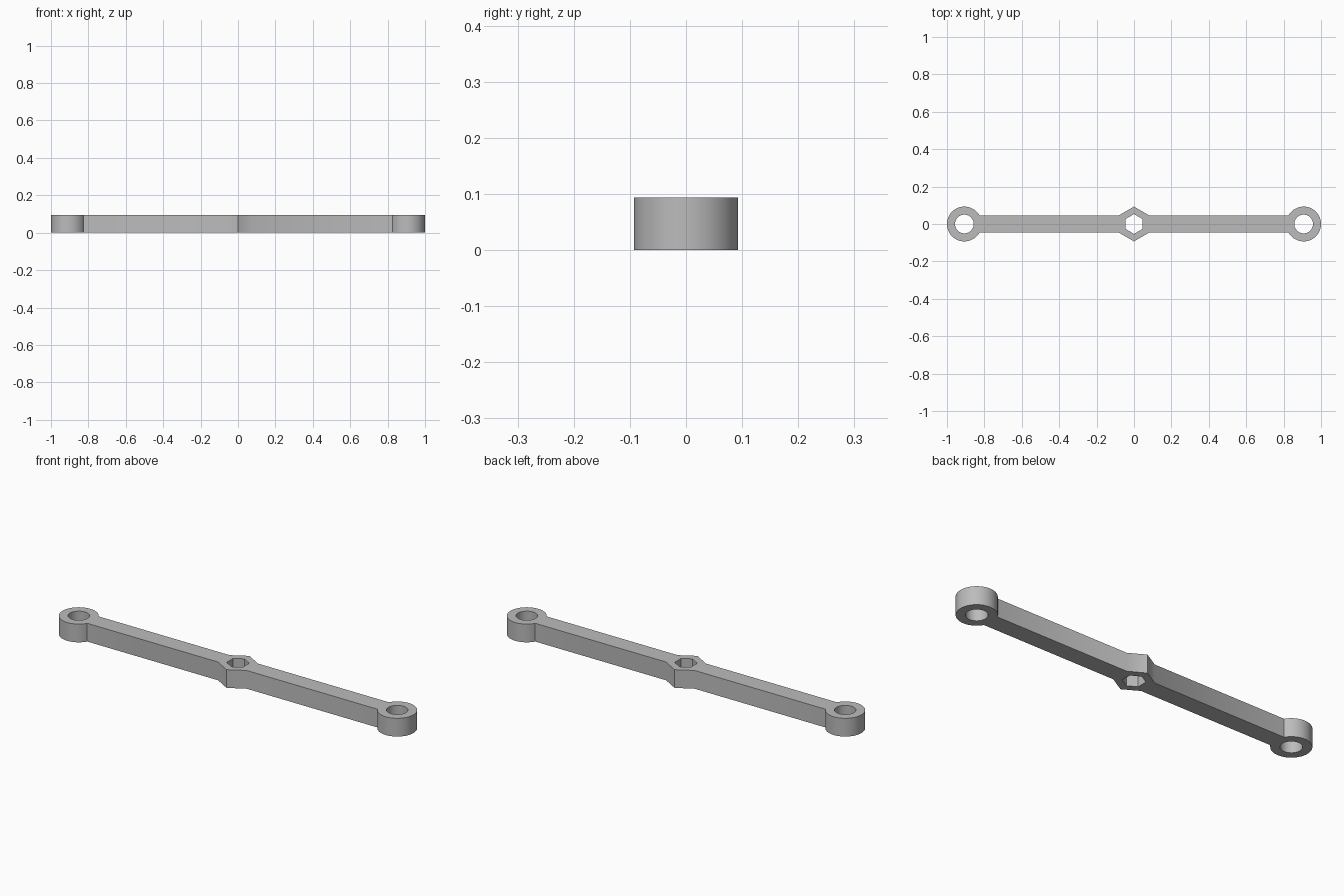
import bpy, bmesh
from math import sin, cos, pi, asin

if "Cube" in bpy.data.objects:
    bpy.data.objects.remove(bpy.data.objects["Cube"], do_unlink=True)

HEIGHT = 0.094
EYE_R, EYE_HOLE = 0.093, 0.05     # end eyes
EYE_X = 1 - EYE_R
HEX_R, HEX_HOLE = 0.093, 0.053    # central hexagon
BAR = HEX_R / 2                   # half width of the bar, equal to a hexagon side


def arc(cx, radius, start, end, steps):
    return [(cx + radius * cos(start + (end - start) * i / steps),
             radius * sin(start + (end - start) * i / steps)) for i in range(steps + 1)]


def ring(cx, radius, sides):
    return arc(cx, radius, pi / 2, pi * 5 / 2, sides)[:-1]


# Outer outline: right eye, upper hexagon corners, left eye, lower hexagon corners
neck = pi - asin(BAR / EYE_R)
upper = arc(0, HEX_R, pi / 6, pi * 5 / 6, 2)
right = arc(EYE_X, EYE_R, -neck, neck, 60)
half = right + upper
outline = half + [(-x, -y) for x, y in half]
loops = [outline, ring(EYE_X, EYE_HOLE, 64), ring(-EYE_X, EYE_HOLE, 64),
         ring(0, HEX_HOLE, 6)]

# Filled, extruded profile with the three through holes
curve = bpy.data.curves.new("link_bar", 'CURVE')
curve.dimensions = '2D'
curve.fill_mode = 'BOTH'
curve.extrude = HEIGHT / 2
for pts in loops:
    spline = curve.splines.new('POLY')
    spline.points.add(len(pts) - 1)
    for p, (x, y) in zip(spline.points, pts):
        p.co = (x, y, 0, 1)
    spline.use_cyclic_u = True

link = bpy.data.objects.new("link_bar", curve)
bpy.context.collection.objects.link(link)
bpy.ops.object.select_all(action='DESELECT')
link.select_set(True)
bpy.context.view_layer.objects.active = link
bpy.ops.object.convert(target='MESH')
link = bpy.context.object

# Weld caps to walls and stand the link on the floor
bm = bmesh.new()
bm.from_mesh(link.data)
bmesh.ops.remove_doubles(bm, verts=bm.verts, dist=1e-5)
bmesh.ops.recalc_face_normals(bm, faces=bm.faces)
bmesh.ops.translate(bm, verts=bm.verts, vec=(0, 0, HEIGHT / 2))
bm.to_mesh(link.data)
bm.free()
bpy.ops.object.shade_smooth_by_angle(angle=pi / 6)

# Plain grey
grey = bpy.data.materials.new("plain grey")
grey.use_nodes = True
colour = (0.5, 0.5, 0.5, 1)
grey.diffuse_color = colour
grey.node_tree.nodes["Principled BSDF"].inputs["Base Color"].default_value = colour
link.data.materials.clear()
link.data.materials.append(grey)
